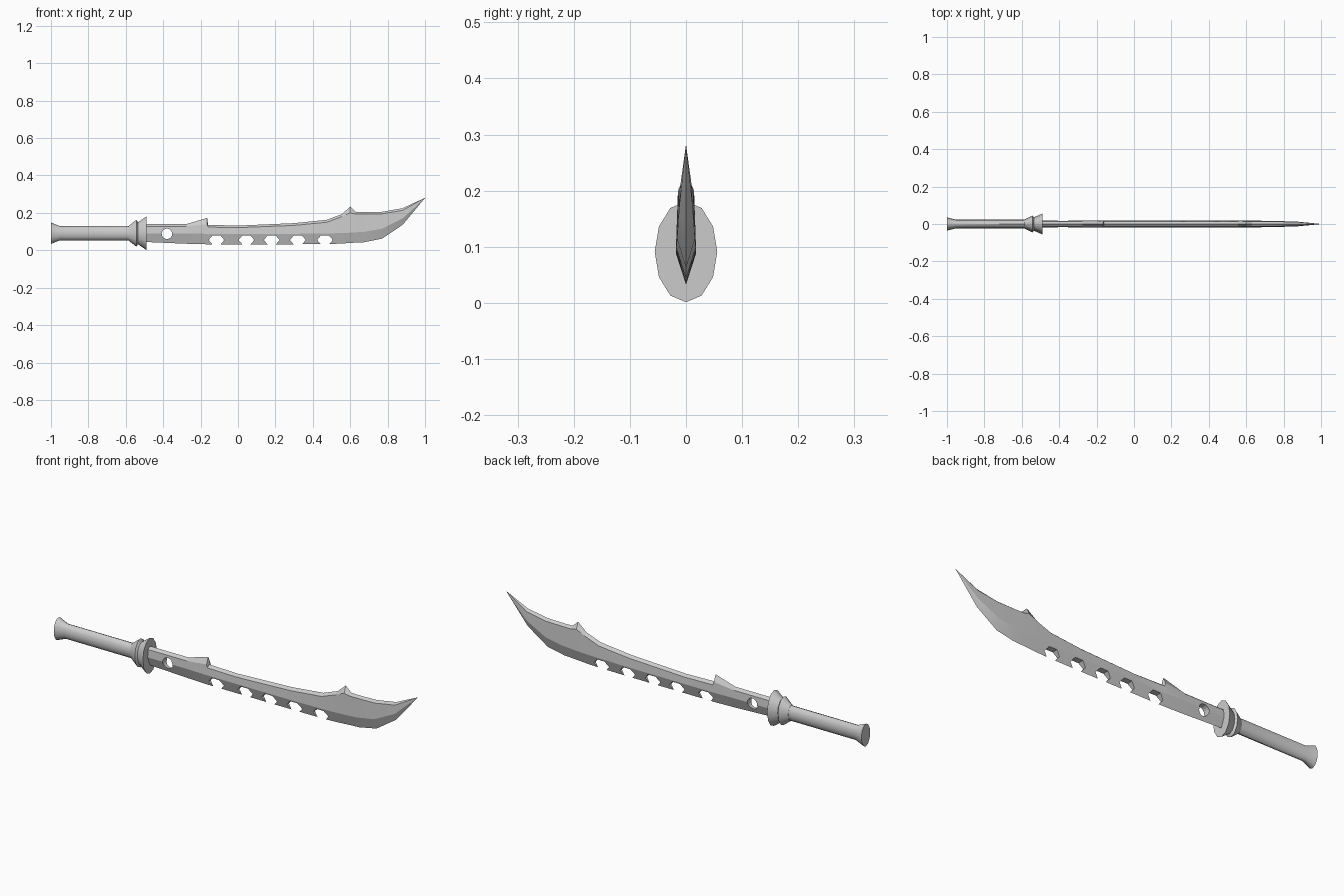
import bpy, math

if "Cube" in bpy.data.objects:
    bpy.data.objects.remove(bpy.data.objects["Cube"])

AXIS_Z = 0.091   # height of the handle axis


def make_object(name, verts, faces, angle=None):
    me = bpy.data.meshes.new(name)
    me.from_pydata(verts, [], faces)
    me.update()
    ob = bpy.data.objects.new(name, me)
    bpy.context.collection.objects.link(ob)
    bpy.ops.object.select_all(action='DESELECT')
    ob.select_set(True)
    bpy.context.view_layer.objects.active = ob
    bpy.ops.object.mode_set(mode='EDIT')
    bpy.ops.mesh.select_all(action='SELECT')
    bpy.ops.mesh.normals_make_consistent(inside=False)
    bpy.ops.object.mode_set(mode='OBJECT')
    if angle:
        bpy.ops.object.shade_smooth_by_angle(angle=math.radians(angle))
    return ob


def loft(rings):
    """Closed skin through equal-sized rings, capped at both ends."""
    n = len(rings[0])
    verts = [p for r in rings for p in r]
    faces = [(i * n + j, i * n + (j + 1) % n, (i + 1) * n + (j + 1) % n, (i + 1) * n + j)
             for i in range(len(rings) - 1) for j in range(n)]
    faces.append(tuple(range(n)))
    faces.append(tuple(range(len(verts) - n, len(verts))))
    return verts, faces


def oval_lathe(name, profile, sides=12, squash=0.62):
    rings = []
    for x, r in profile:
        rings.append([(x, squash * r * math.sin(2 * math.pi * k / sides),
                       AXIS_Z + r * math.cos(2 * math.pi * k / sides)) for k in range(sides)])
    return make_object(name, *loft(rings), angle=46)


# handle with flared pommel, and guard of two flared collars
oval_lathe("handle", [(-1.0, 0.057), (-0.953, 0.038), (-0.57, 0.038)])
oval_lathe("guard", [(-0.585, 0.039), (-0.543, 0.072), (-0.535, 0.058), (-0.49, 0.090)])

# blade sections: x, cutting edge z, bevel z, shoulder z, spine z, half thickness
sections = [
    (-0.51, 0.045, 0.090, 0.128, 0.140, 0.018),
    (-0.275, 0.035, 0.090, 0.128, 0.140, 0.018),
    (-0.165, 0.032, 0.088, 0.140, 0.173, 0.018),
    (-0.160, 0.032, 0.088, 0.124, 0.136, 0.018),
    (0.00, 0.032, 0.088, 0.121, 0.132, 0.018),
    (0.30, 0.032, 0.088, 0.133, 0.145, 0.018),
    (0.475, 0.033, 0.090, 0.150, 0.163, 0.018),
    (0.555, 0.036, 0.092, 0.180, 0.193, 0.018),
    (0.60, 0.039, 0.094, 0.200, 0.233, 0.018),
    (0.63, 0.041, 0.096, 0.194, 0.205, 0.018),
    (0.675, 0.043, 0.099, 0.194, 0.204, 0.0175),
    (0.77, 0.062, 0.115, 0.195, 0.206, 0.016),
    (0.88, 0.136, 0.170, 0.213, 0.225, 0.012),
    (0.999, 0.2785, 0.279, 0.2795, 0.280, 0.0005),
]
rings = [[(x, 0, e), (x, w, b), (x, 0.8 * w, s), (x, 0, t), (x, -0.8 * w, s), (x, -w, b)]
         for x, e, b, s, t, w in sections]
blade = make_object("blade", *loft(rings))


def punch(name, x, z, rx, rz, sides):
    """Cut a straight hole through the blade along y."""
    outline = [(x + rx * math.cos(2 * math.pi * k / sides),
                z + rz * math.sin(2 * math.pi * k / sides)) for k in range(sides)]
    cutter = make_object(name, *loft([[(px, y, pz) for px, pz in outline] for y in (-0.1, 0.1)]))
    mod = blade.modifiers.new(name, 'BOOLEAN')
    mod.operation = 'DIFFERENCE'
    mod.solver = 'EXACT'
    mod.object = cutter
    bpy.context.view_layer.objects.active = blade
    bpy.ops.object.modifier_apply(modifier=mod.name)
    bpy.data.objects.remove(cutter)


# round hole near the guard, hexagonal notches along the cutting edge
punch("round_hole_cutter", -0.38, 0.088, 0.028, 0.028, 16)
for x in (-0.115, 0.045, 0.18, 0.32, 0.465):
    punch("notch_cutter", x, 0.055, 0.042, 0.029, 6)

bpy.ops.object.select_all(action='DESELECT')
blade.select_set(True)
bpy.context.view_layer.objects.active = blade
bpy.ops.object.shade_smooth_by_angle(angle=math.radians(15))
